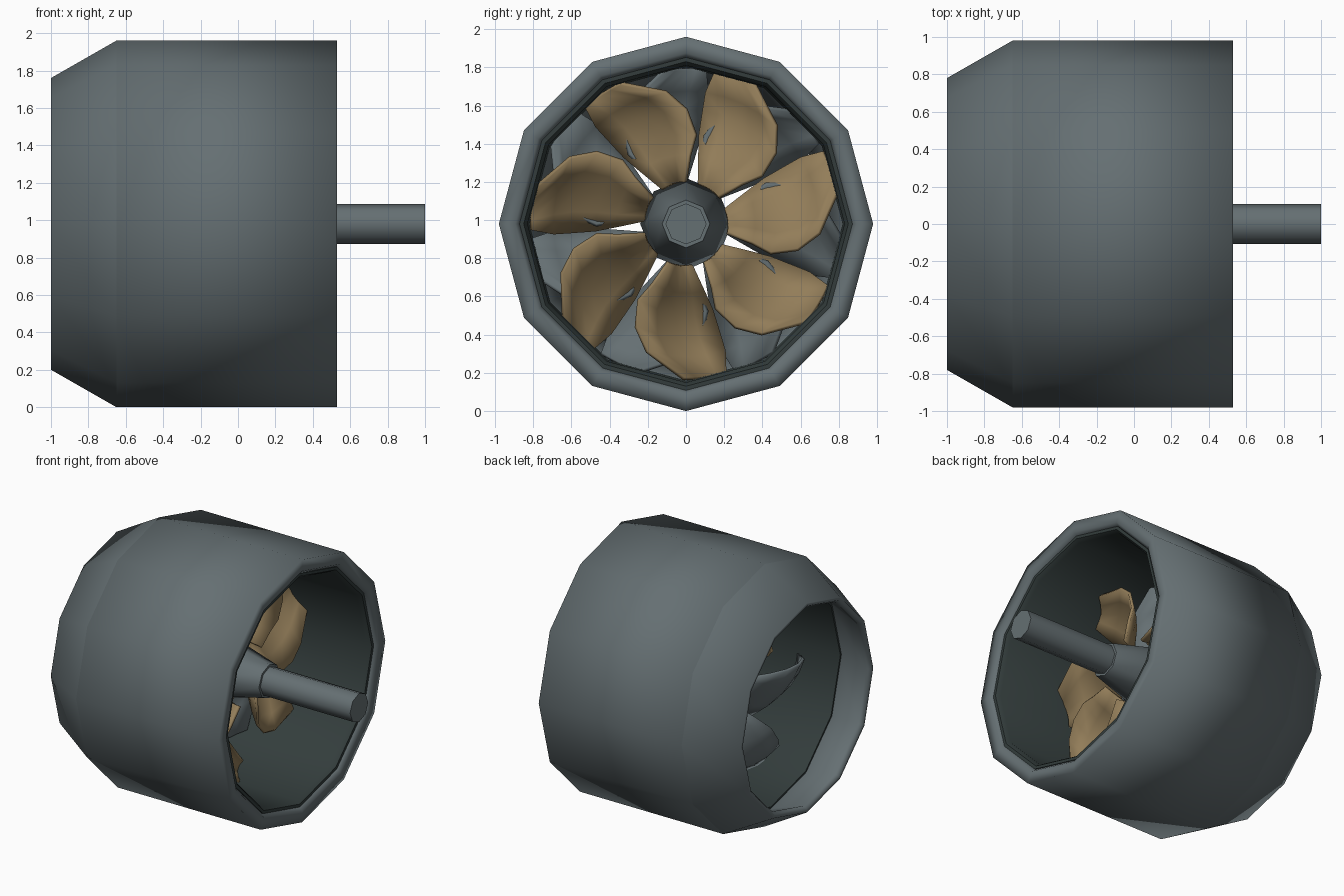
import bpy, bmesh
from math import sin, cos, pi, radians

cube = bpy.data.objects.get("Cube")
if cube:
    bpy.data.objects.remove(cube)

AXIS_Z = 0.98


def material(name, rgb):
    m = bpy.data.materials.new(name)
    m.use_nodes = True
    m.diffuse_color = (*rgb, 1)
    m.node_tree.nodes["Principled BSDF"].inputs["Base Color"].default_value = (*rgb, 1)
    return m


grey = material("steel_grey", (0.13, 0.16, 0.17))
dark = material("dark_liner", (0.033, 0.046, 0.045))
gold = material("bronze", (0.29, 0.205, 0.10))


def finish(name, bm, mat, angle):
    me = bpy.data.meshes.new(name)
    bm.to_mesh(me)
    bm.free()
    me.materials.append(mat)
    ob = bpy.data.objects.new(name, me)
    ob.location.z = AXIS_Z
    bpy.context.collection.objects.link(ob)
    bpy.ops.object.select_all(action='DESELECT')
    ob.select_set(True)
    bpy.context.view_layer.objects.active = ob
    bpy.ops.object.shade_smooth_by_angle(angle=radians(angle))
    return ob


def lathe(name, profile, sides, mat, closed=False, angle=40):
    """Spin (x, radius) points about the x axis, one vertex at the top."""
    bm = bmesh.new()
    rings = []
    for x, r in profile:
        rings.append([bm.verts.new((x, r * sin(2 * pi * i / sides), r * cos(2 * pi * i / sides)))
                      for i in range(sides)])
    pairs = list(zip(rings, rings[1:]))
    if closed:
        pairs.append((rings[-1], rings[0]))
    else:
        bm.faces.new(rings[0])
        bm.faces.new(rings[-1])
    for a, b in pairs:
        for i in range(sides):
            j = (i + 1) % sides
            bm.faces.new((a[i], a[j], b[j], b[i]))
    bmesh.ops.recalc_face_normals(bm, faces=bm.faces[:])
    return finish(name, bm, mat, angle)


# Duct: main shell, tapered nozzle with a rolled lip, dark inner liner
lathe("duct_shell", [(-0.65, 0.98), (0.53, 0.98), (0.53, 0.895), (0.50, 0.87), (-0.65, 0.87)],
      12, grey, closed=True, angle=100)
lathe("nozzle", [(-0.65, 0.98), (-1.0, 0.78), (-1.0, 0.76), (-0.97, 0.74), (-0.68, 0.84),
                 (-0.65, 0.87)], 12, grey, closed=True, angle=100)
lathe("inner_liner", [(0.51, 0.872), (0.51, 0.85), (0.48, 0.83), (-0.70, 0.82), (-0.70, 0.86)],
      12, dark, closed=True)

# Hub and drive shaft
lathe("hub", [(-0.3, 0.2), (-0.2, 0.24), (0.26, 0.125)], 8, grey, angle=60)
lathe("shaft", [(0.2, 0.107), (1.0, 0.107)], 8, grey, angle=50)

# Blade outline: radius, low-edge angle, high-edge angle, pitch
OUTLINE = [(0.22, -30, 4, 1.1), (0.36, -34, 10, 0.9), (0.47, -37, 12, 0.75),
           (0.60, -31, 12, 0.65), (0.70, -22, 12, 0.6), (0.81, -6, 10, 0.55)]
CHORD_STEPS = 4


def fan(name, first_angle, front_x, flip, mat, count=7):
    """Swept, pitched blades; flip mirrors the sweep and twist."""
    for k in range(count):
        bm = bmesh.new()
        rows = []
        for r, low, high, pitch in OUTLINE:
            row = []
            for s in range(CHORD_STEPS + 1):
                t = s / CHORD_STEPS
                chord = radians(high - low) * t
                a = radians(first_angle + 360 * k / count) + flip * (radians(low) + chord)
                camber = 0.04 * sin(pi * t)
                x = front_x - 0.1 * (r - 0.4) - pitch * r * chord - camber
                row.append(bm.verts.new((x, r * cos(a), r * sin(a))))
            rows.append(row)
        for a, b in zip(rows, rows[1:]):
            for s in range(CHORD_STEPS):
                bm.faces.new((a[s], a[s + 1], b[s + 1], b[s]))
        bmesh.ops.recalc_face_normals(bm, faces=bm.faces[:])
        ob = finish(f"{name}_{k + 1}", bm, mat, 40)
        solid = ob.modifiers.new("thickness", 'SOLIDIFY')
        solid.thickness = 0.02
        solid.offset = 0


# Rotor in front, fixed vanes behind
fan("rotor_blade", 18, 0.06, 1, gold)
fan("stator_vane", 41, -0.20, -1, grey)
